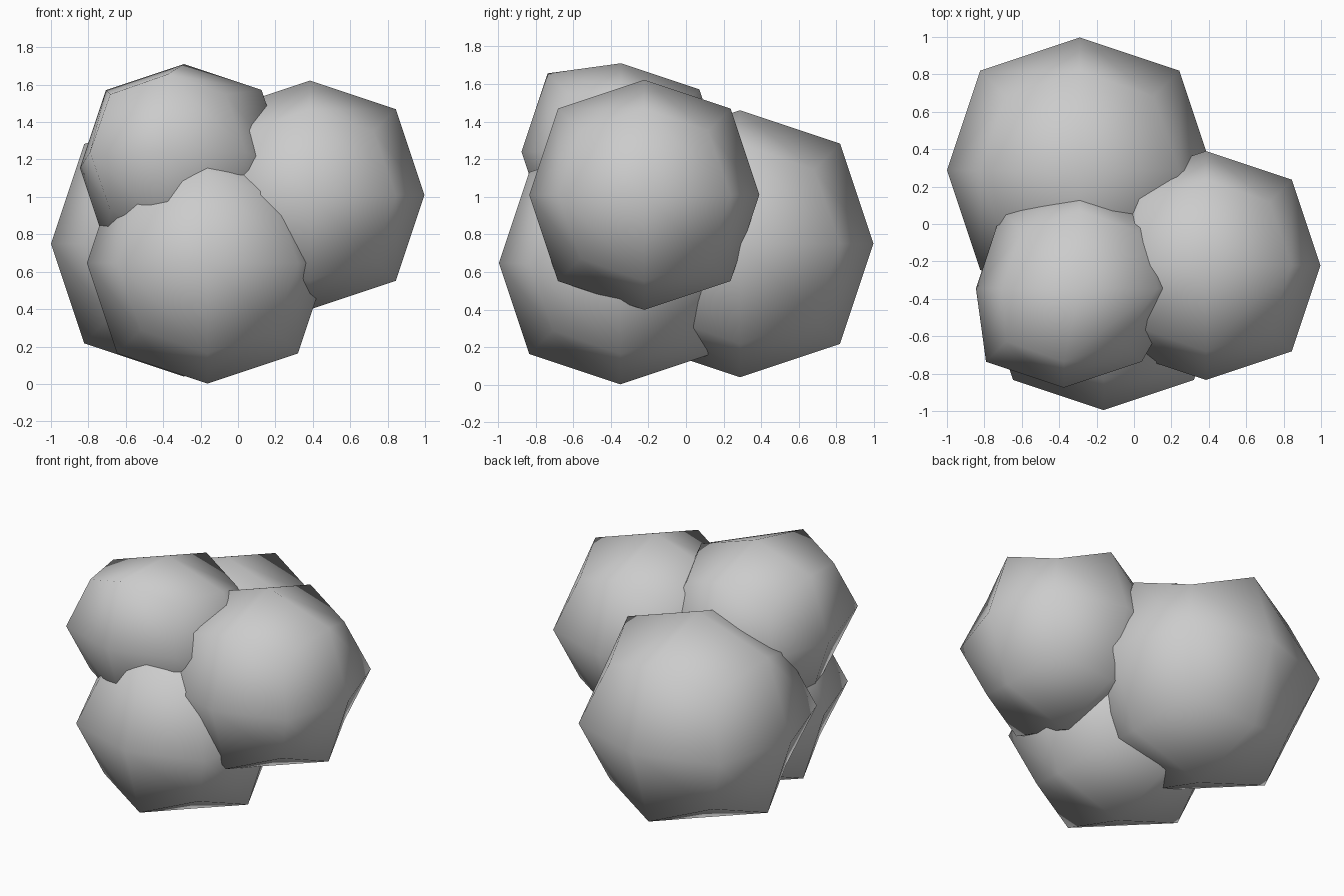
import bpy, bmesh
from mathutils import Vector

if "Cube" in bpy.data.objects:
    bpy.data.objects.remove(bpy.data.objects["Cube"])


def rounded_blob(name, centre, r, front_shift=None):
    """Cube rounded by one subdivision step, smooth shaded."""
    bm = bmesh.new()
    bmesh.ops.create_cube(bm, size=2)
    bmesh.ops.subdivide_edges(bm, edges=bm.edges[:], cuts=1, use_grid_fill=True)
    # face centres stay, edge midpoints and corners are pulled inwards
    pull = {1: 1.0, 2: 0.75, 3: 5 / 9}
    for v in bm.verts:
        n = sum(abs(c) > 0.5 for c in v.co)
        v.co *= pull[n] * r
        if front_shift and v.co.y < -0.1 * r:
            v.co += Vector(front_shift)
    for f in bm.faces:
        f.smooth = True
    mesh = bpy.data.meshes.new(name)
    bm.to_mesh(mesh)
    bm.free()
    obj = bpy.data.objects.new(name, mesh)
    obj.location = centre
    bpy.context.collection.objects.link(obj)
    return obj


# large lobe at the back left
rounded_blob("back_lobe", (-0.29, 0.287, 0.75), 0.71)
# lobe on the right
rounded_blob("right_lobe", (0.385, -0.222, 1.01), 0.612)
# low lobe at the front
rounded_blob("front_lobe", (-0.163, -0.35, 0.647), 0.645)
# top lobe, its front side nudged up and to the left
rounded_blob("top_lobe", (-0.29, -0.345, 1.155), 0.555, (-0.085, 0.025, 0.085))
